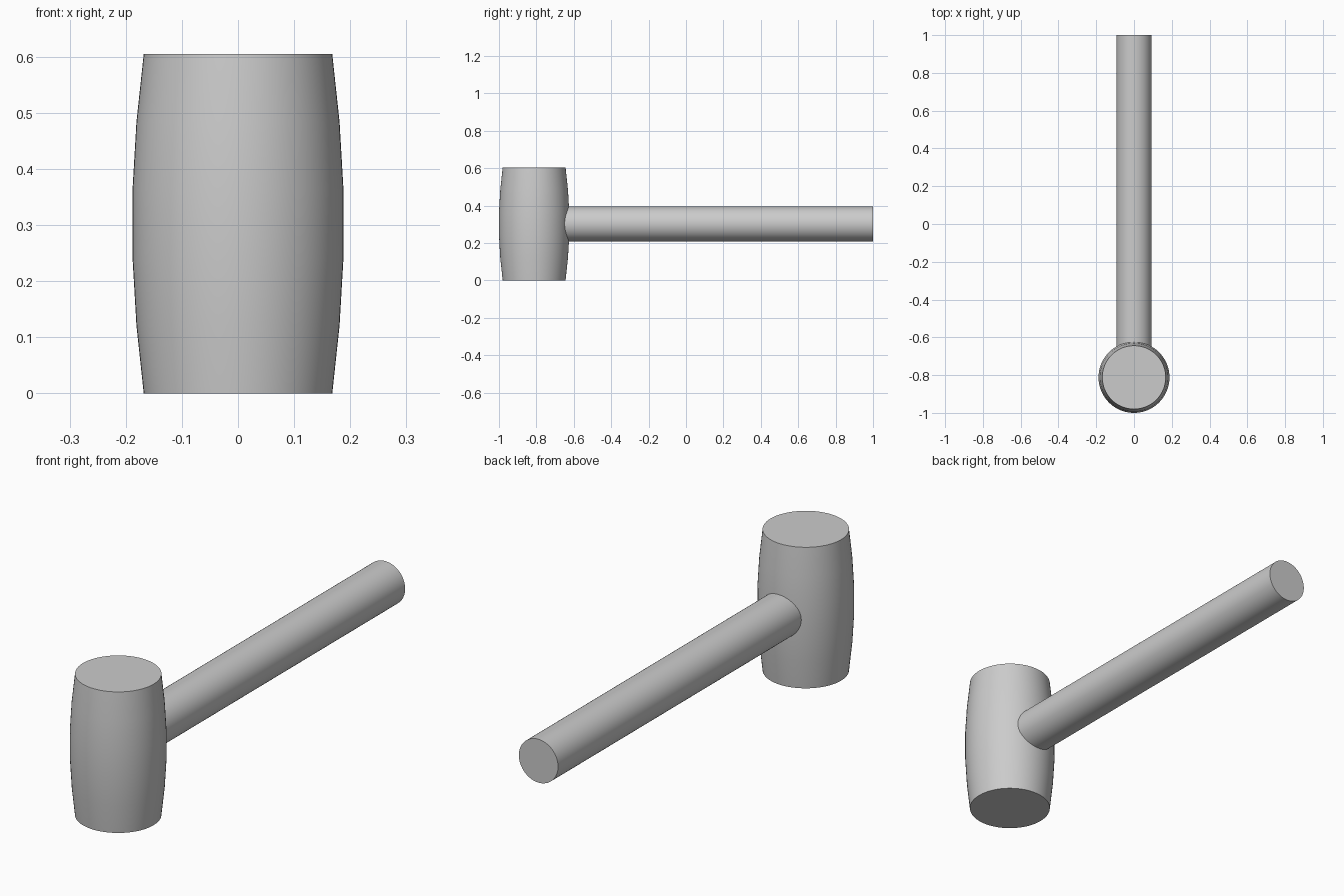
import bpy, bmesh, math
from mathutils import Matrix, Vector

cube = bpy.data.objects.get("Cube")
if cube:
    bpy.data.objects.remove(cube, do_unlink=True)

grey = bpy.data.materials.new("plain_grey")
grey.use_nodes = True
colour = (0.6, 0.6, 0.6, 1)
grey.diffuse_color = colour
grey.node_tree.nodes["Principled BSDF"].inputs["Base Color"].default_value = colour


def turned_part(name, profile, matrix, sides=64):
    """Closed solid of revolution from (radius, height) pairs."""
    bm = bmesh.new()
    rings = [[bm.verts.new((r * math.cos(math.tau * i / sides),
                            r * math.sin(math.tau * i / sides), h))
              for i in range(sides)] for r, h in profile]
    for low, high in zip(rings, rings[1:]):
        for i in range(sides):
            j = (i + 1) % sides
            bm.faces.new((low[i], low[j], high[j], high[i]))
    bm.faces.new(reversed(rings[0]))
    bm.faces.new(rings[-1])
    bm.transform(matrix)
    mesh = bpy.data.meshes.new(name)
    bm.to_mesh(mesh)
    bm.free()
    mesh.materials.append(grey)
    obj = bpy.data.objects.new(name, mesh)
    bpy.context.collection.objects.link(obj)
    bpy.ops.object.select_all(action='DESELECT')
    obj.select_set(True)
    bpy.context.view_layer.objects.active = obj
    bpy.ops.object.shade_smooth_by_angle(angle=math.radians(40))
    return obj


HEIGHT, HEAD_Y = 0.605, -0.812

# Barrel-shaped head, symmetric about its middle
lower = [(0.168, 0), (0.181, 0.121), (0.188, 0.242)]
upper = [(r, HEIGHT - h) for r, h in reversed(lower)]
turned_part("mallet_head", lower + upper, Matrix.Translation((0, HEAD_Y, 0)))

# Straight round handle running back from inside the head
handle_matrix = Matrix.Translation((0, HEAD_Y, HEIGHT / 2)) @ Matrix.Rotation(-math.pi / 2, 4, 'X')
turned_part("handle", [(0.093, 0), (0.093, 1 - HEAD_Y)], handle_matrix)
